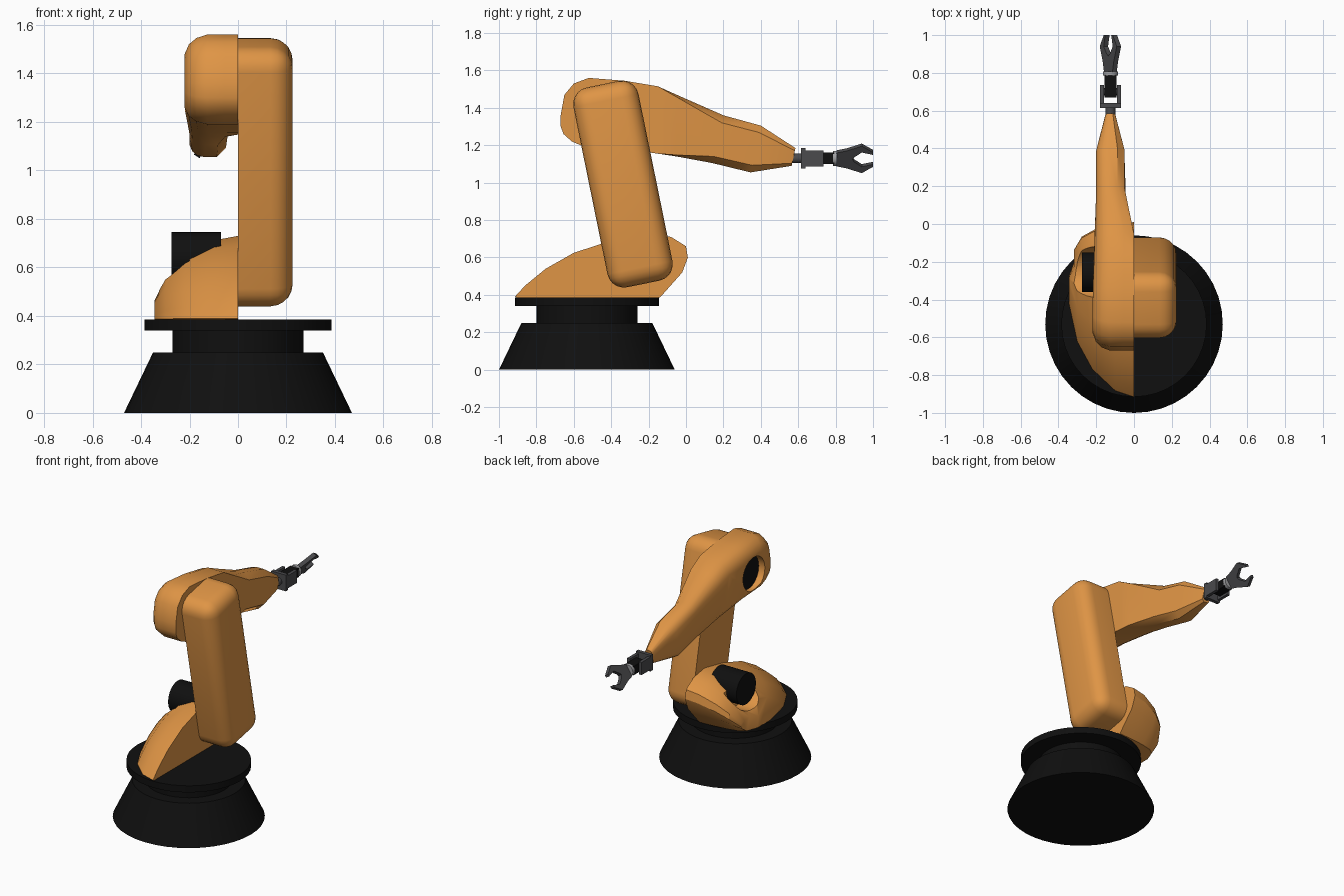
import bpy, bmesh, math
from mathutils import Matrix, Vector

if "Cube" in bpy.data.objects:
    bpy.data.objects.remove(bpy.data.objects["Cube"])


def material(name, rgb):
    m = bpy.data.materials.new(name)
    m.diffuse_color = (*rgb, 1)
    m.use_nodes = True
    m.node_tree.nodes["Principled BSDF"].inputs["Base Color"].default_value = m.diffuse_color
    return m


ORANGE = material("orange paint", (0.74, 0.30, 0.06))
BLACK = material("black", (0.005, 0.005, 0.005))
DARK = material("dark grey", (0.07, 0.07, 0.075))
STEEL = material("steel", (0.35, 0.35, 0.36))


def shade(obj, angle=30):
    bpy.ops.object.select_all(action='DESELECT')
    obj.select_set(True)
    bpy.context.view_layer.objects.active = obj
    bpy.ops.object.shade_smooth_by_angle(angle=math.radians(angle))


def finish(name, bm, mat, angle=30):
    bmesh.ops.recalc_face_normals(bm, faces=bm.faces[:])
    me = bpy.data.meshes.new(name)
    bm.to_mesh(me)
    bm.free()
    me.materials.append(mat)
    obj = bpy.data.objects.new(name, me)
    bpy.context.collection.objects.link(obj)
    shade(obj, angle)
    return obj


def loft(rings):
    """Bridge closed rings; each cap is a strip pairing the ring's two halves."""
    bm = bmesh.new()
    vs = [[bm.verts.new(p) for p in r] for r in rings]
    n = len(vs[0])
    for a, b in zip(vs, vs[1:]):
        for i in range(n):
            j = (i + 1) % n
            bm.faces.new((a[i], a[j], b[j], b[i]))
    for r in (vs[0], vs[-1]):
        for i in range(n // 2 - 1):
            bm.faces.new((r[i], r[i + 1], r[n - 2 - i], r[n - 1 - i]))
    return bm


def cylinder(name, axis, start, end, r, c, mat, segs=32):
    bm = bmesh.new()
    rot = Matrix.Rotation(math.pi / 2, 4, 'Y' if axis == 'X' else 'X')
    mid = (start + end) / 2
    pos = (mid, *c) if axis == 'X' else (c[0], mid, c[1])
    bmesh.ops.create_cone(bm, cap_ends=True, segments=segs, radius1=r, radius2=r,
                          depth=abs(end - start), matrix=Matrix.Translation(pos) @ rot)
    return finish(name, bm, mat)


def box(name, lo, hi, mat):
    bm = bmesh.new()
    lo, hi = Vector(lo), Vector(hi)
    bmesh.ops.create_cube(bm, size=1, matrix=Matrix.Translation((lo + hi) / 2)
                          @ Matrix.Diagonal((*(hi - lo), 1)))
    return finish(name, bm, mat)


def cut(obj, cutter):
    mod = obj.modifiers.new("cut", 'BOOLEAN')
    mod.operation, mod.solver, mod.object = 'DIFFERENCE', 'EXACT', cutter
    bpy.context.view_layer.objects.active = obj
    bpy.ops.object.modifier_apply(modifier=mod.name)
    bpy.data.objects.remove(cutter)
    shade(obj)


def lerp(table, v):
    if v <= table[0][0]:
        return table[0][1]
    for (a, p), (b, q) in zip(table, table[1:]):
        if v <= b:
            return p + (q - p) * (v - a) / (b - a)
    return table[-1][1]


# Turned base with neck and turntable
bm = bmesh.new()
prof = [(0, 0), (.47, 0), (.35, .25), (.27, .25), (.27, .34), (.385, .34), (.385, .385), (0, .385)]
pv = [bm.verts.new((r, 0, z)) for r, z in prof]
edges = [bm.edges.new(p) for p in zip(pv, pv[1:])]
bmesh.ops.spin(bm, geom=pv + edges, axis=(0, 0, 1), cent=(0, 0, 0), angle=2 * math.pi, steps=40)
bmesh.ops.remove_doubles(bm, verts=bm.verts[:], dist=1e-4)
bmesh.ops.translate(bm, verts=bm.verts[:], vec=(0, -.53, 0))
finish("base", bm, BLACK)

# Shoulder housing: side profile shrinking outward to the left
top = [(-.915, .39), (-.86, .45), (-.75, .54), (-.6, .625), (-.4, .69), (-.2, .73), (-.08, .71), (0, .66)]
bot = [(-.9, .385), (-.8, .385), (-.65, .385), (-.5, .385), (-.35, .385), (-.14, .385), (-.02, .52), (.01, .6)]
rings = []
for x, s in [(0, 1), (-.1, .95), (-.22, .78), (-.3, .56), (-.345, .25)]:
    ring = []
    for y, z in top + bot[::-1]:
        front = y > -.25
        ring.append((x * (.92 if front else 1), -.25 + (y + .25) * (s ** .6 if front else s),
                     .385 + (z - .385) * s))
    rings.append(ring)
shoulder = finish("shoulder", loft(rings), ORANGE)
cut(shoulder, cylinder("cutter", 'X', -.5, -.2, .135, (-.255, .64), ORANGE))
cylinder("shoulder_motor", 'X', -.275, -.07, .105, (-.255, .64), BLACK)

# Upper arm: rounded block, flat on its inner face
bm = bmesh.new()
bmesh.ops.create_cube(bm, size=1, matrix=Matrix.Translation((.1125, 0, 0)) @ Matrix.Diagonal((.225, .355, 1.09, 1)))
outer = [e for e in bm.edges if any(v.co.x > .1 for v in e.verts)]
bmesh.ops.bevel(bm, geom=outer, offset=.09, segments=5, profile=.5, affect='EDGES')
bmesh.ops.transform(bm, verts=bm.verts[:], matrix=Matrix.Translation((0, -.337, .9925))
                    @ Matrix.Rotation(math.radians(11.5), 4, 'X'))
finish("upper_arm", bm, ORANGE, 35)

# Forearm: side profile pulled toward a spine to round the outer side
top = [(-.67, 1.36), (-.65, 1.47), (-.6, 1.53), (-.52, 1.56), (-.33, 1.545), (-.15, 1.515),
       (-.05, 1.47), (.2, 1.36), (.4, 1.305), (.585, 1.185)]
bot = [(-.67, 1.30), (-.655, 1.26), (-.61, 1.22), (-.54, 1.19), (-.33, 1.18), (-.15, 1.155),
       (-.05, 1.14), (.14, 1.105), (.345, 1.055), (.565, 1.09)]
right = [(-.05, 0), (.17, -.05), (.4, -.05), (.58, -.1)]
left = [(-.4, -.22), (.17, -.2), (.4, -.2), (.58, -.15)]
a, b = Vector((-.43, 1.36)), Vector((.575, 1.137))
rings = []
for t, s, s_tip in [(0, 1, .7), (.25, 1, 1), (.58, 1, 1), (.78, .93, .95), (.92, .8, .82), (1, .6, .6)]:
    ring = []
    for y, z in top + bot[::-1]:
        p = Vector((y, z))
        k = max(0, min(1, (p - a).dot(b - a) / (b - a).length_squared))
        c = a + (b - a) * k
        q = c + (p - c) * lerp([(-.1, s), (.15, s_tip)], y)
        xr, xl = lerp(right, y), lerp(left, y)
        ring.append((xr + (xl - xr) * t, q.x, q.y))
    rings.append(ring)
forearm = finish("forearm", loft(rings), ORANGE)
cut(forearm, cylinder("cutter", 'X', -.4, -.16, .115, (-.42, 1.345), ORANGE))
cylinder("elbow_cap", 'X', -.175, -.15, .114, (-.42, 1.345), BLACK)

# Wrist: shaft, fork, link and collar
CX, CZ = -.125, 1.13
cylinder("wrist_shaft", 'Y', .55, .625, .026, (CX, CZ), DARK, 16)
box("fork_plate", (CX - .055, .615, CZ - .055), (CX + .055, .64, CZ + .055), DARK)
for side, sx in (("left", -1), ("right", 1)):
    xs = sorted((CX + sx * .034, CX + sx * .055))
    box(f"fork_{side}_prong", (xs[0], .635, CZ - .043), (xs[1], .735, CZ + .043), DARK)
cylinder("fork_pin", 'X', CX - .05, CX + .05, .02, (.7, CZ), DARK, 16)
box("wrist_link", (CX - .032, .67, CZ - .03), (CX + .032, .79, CZ + .03), BLACK)
cylinder("wrist_collar", 'Y', .785, .808, .04, (CX, CZ), STEEL, 24)

# Gripper jaws, turned about the wrist axis
jaw = [(.805, 0), (.805, .042), (.86, .055), (.94, .085), (1, .045), (1, .03), (.94, .045), (.9, .015), (.89, 0)]
for name, sgn in (("upper_jaw", 1), ("lower_jaw", -1)):
    bm = bmesh.new()
    f = bm.faces.new([bm.verts.new((-.0135, y, u * sgn)) for y, u in jaw])
    ext = bmesh.ops.extrude_face_region(bm, geom=[f])
    bmesh.ops.translate(bm, vec=(.027, 0, 0), verts=[v for v in ext["geom"] if isinstance(v, bmesh.types.BMVert)])
    bmesh.ops.transform(bm, verts=bm.verts[:], matrix=Matrix.Translation((CX, 0, CZ))
                        @ Matrix.Rotation(math.radians(32), 4, 'Y'))
    finish(name, bm, DARK)
